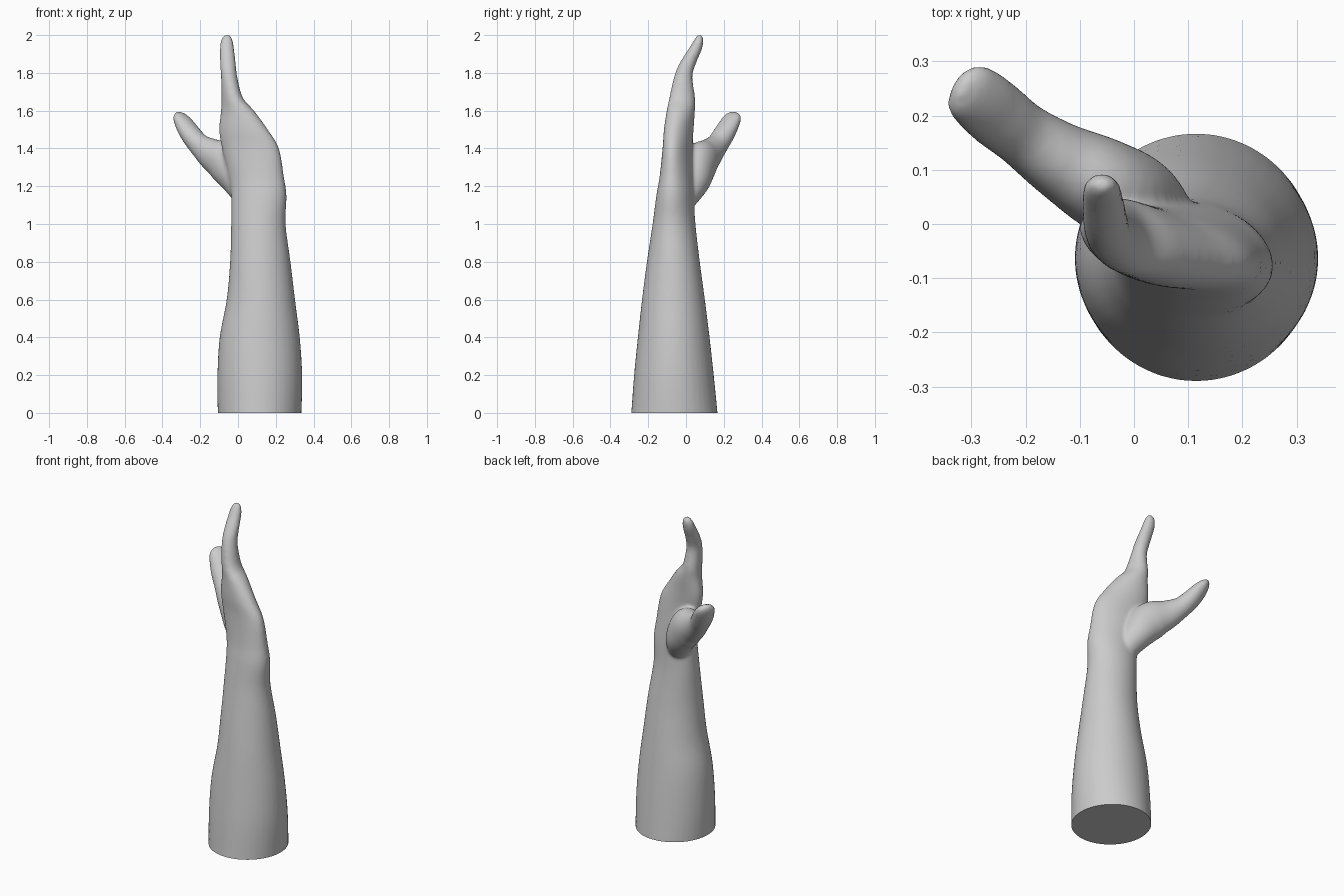
import bpy, bmesh, math
from mathutils import Vector

if "Cube" in bpy.data.objects:
    bpy.data.objects.remove(bpy.data.objects["Cube"], do_unlink=True)

SIDES = 40
STEPS = 5


def spline(rows):
    """Pass a smooth curve through a list of equal-length stations."""
    pts = [rows[0]] + list(rows) + [rows[-1]]
    out = []
    for a, b, c, d in zip(pts, pts[1:], pts[2:], pts[3:]):
        for s in range(STEPS):
            t = s / STEPS
            out.append([q + t / 2 * (r - p + t * (2 * p - 5 * q + 4 * r - w + t * (3 * (q - r) + w - p)))
                        for p, q, r, w in zip(a, b, c, d)])
    return out + [list(rows[-1])]


def loft(bm, rings):
    """Skin closed rings and cap both ends."""
    loops = [[bm.verts.new(p) for p in ring] for ring in rings]
    for lo, hi in zip(loops, loops[1:]):
        for i in range(SIDES):
            j = (i + 1) % SIDES
            bm.faces.new((lo[i], lo[j], hi[j], hi[i]))
    bm.faces.new(loops[0][::-1])
    bm.faces.new(loops[-1])


def flat_rings(stations):
    """Level ellipses from z, x range, y range and slant."""
    rings = []
    for z, x0, x1, y0, y1, slant in spline(stations):
        ring = []
        for i in range(SIDES):
            t = math.tau * i / SIDES
            ring.append(Vector(((x0 + x1) / 2 + (x1 - x0) / 2 * math.cos(t),
                                (y0 + y1) / 2 + (y1 - y0) / 2 * math.sin(t + slant), z)))
        rings.append(ring)
    return rings


def tube_rings(stations):
    """Ellipses square to a path, with an upward and a sideways radius."""
    rows = spline(stations)
    rings = []
    for k, (x, y, z, up_r, side_r) in enumerate(rows):
        a, b = rows[max(k - 1, 0)], rows[min(k + 1, len(rows) - 1)]
        along = (Vector(b[:3]) - Vector(a[:3])).normalized()
        side = along.cross(Vector((0, 0, 1))).normalized()
        up = side.cross(along)
        rings.append([Vector((x, y, z)) + side * side_r * math.cos(t) + up * up_r * math.sin(t)
                      for t in (math.tau * i / SIDES for i in range(SIDES))])
    return rings


# Forearm, palm and pointing finger: z, x min, x max, y min, y max, slant
arm = [
    (-.1, -.1, .33, -.3, .175, 0),
    (0, -.107, .336, -.29, .167, 0),
    (.2, -.109, .34, -.275, .147, 0),
    (.4, -.097, .327, -.255, .125, 0),
    (.6, -.06, .302, -.233, .1, 0),
    (.8, -.042, .278, -.207, .073, 0),
    (1, -.036, .252, -.177, .05, -.1),
    (1.15, -.036, .257, -.157, .042, -.2),
    (1.25, -.05, .243, -.14, .04, -.3),
    (1.4, -.085, .217, -.124, .035, -.4),
    (1.5, -.1, .158, -.117, .04, -.4),
    (1.6, -.09, .085, -.102, .047, -.3),
    (1.67, -.088, .025, -.088, .048, -.2),
    (1.78, -.09, -.004, -.063, .034, 0),
    (1.85, -.095, -.012, -.035, .053, 0),
    (1.93, -.096, -.021, .016, .086, 0),
    (1.98, -.088, -.03, .046, .092, 0),
    (2.002, -.068, -.048, .062, .08, 0),
]

# Thumb and its fleshy base: centre, upward radius, sideways radius
thumb = [
    (.07, -.03, 1.1, .06, .06),
    (.01, .035, 1.22, .09, .085),
    (-.06, .075, 1.32, .11, .085),
    (-.14, .12, 1.37, .085, .07),
    (-.205, .165, 1.42, .06, .06),
    (-.25, .2, 1.475, .052, .062),
    (-.285, .23, 1.53, .042, .06),
    (-.31, .248, 1.57, .028, .05),
    (-.322, .255, 1.592, .01, .02),
]

bm = bmesh.new()
loft(bm, flat_rings(arm))
loft(bm, tube_rings(thumb))
bmesh.ops.recalc_face_normals(bm, faces=bm.faces)
mesh = bpy.data.meshes.new("arm_and_hand")
bm.to_mesh(mesh)
bm.free()
hand = bpy.data.objects.new("arm_and_hand", mesh)
bpy.context.collection.objects.link(hand)

# Fuse the parts into one skin and soften the joins
fuse = hand.modifiers.new("fuse", "REMESH")
fuse.mode = "VOXEL"
fuse.voxel_size = .009
soften = hand.modifiers.new("soften", "SMOOTH")
soften.factor = .5
soften.iterations = 8
graph = bpy.context.evaluated_depsgraph_get()
skin = bpy.data.meshes.new_from_object(hand.evaluated_get(graph))
hand.modifiers.clear()

# Flat cut at the base of the forearm
bm = bmesh.new()
bm.from_mesh(skin)
cut = bmesh.ops.bisect_plane(bm, geom=bm.verts[:] + bm.edges[:] + bm.faces[:],
                             plane_co=(0, 0, 0), plane_no=(0, 0, -1), clear_outer=True)
bmesh.ops.holes_fill(bm, edges=[e for e in cut["geom_cut"] if isinstance(e, bmesh.types.BMEdge)])
bmesh.ops.recalc_face_normals(bm, faces=bm.faces)
bm.to_mesh(skin)
bm.free()
hand.data = skin

# Single plain grey
grey = bpy.data.materials.new("plain_grey")
grey.use_nodes = True
colour = (.6, .6, .6, 1)
grey.diffuse_color = colour
grey.node_tree.nodes["Principled BSDF"].inputs["Base Color"].default_value = colour
skin.materials.clear()
skin.materials.append(grey)

bpy.context.view_layer.objects.active = hand
hand.select_set(True)
bpy.ops.object.shade_smooth_by_angle(angle=math.radians(40))
